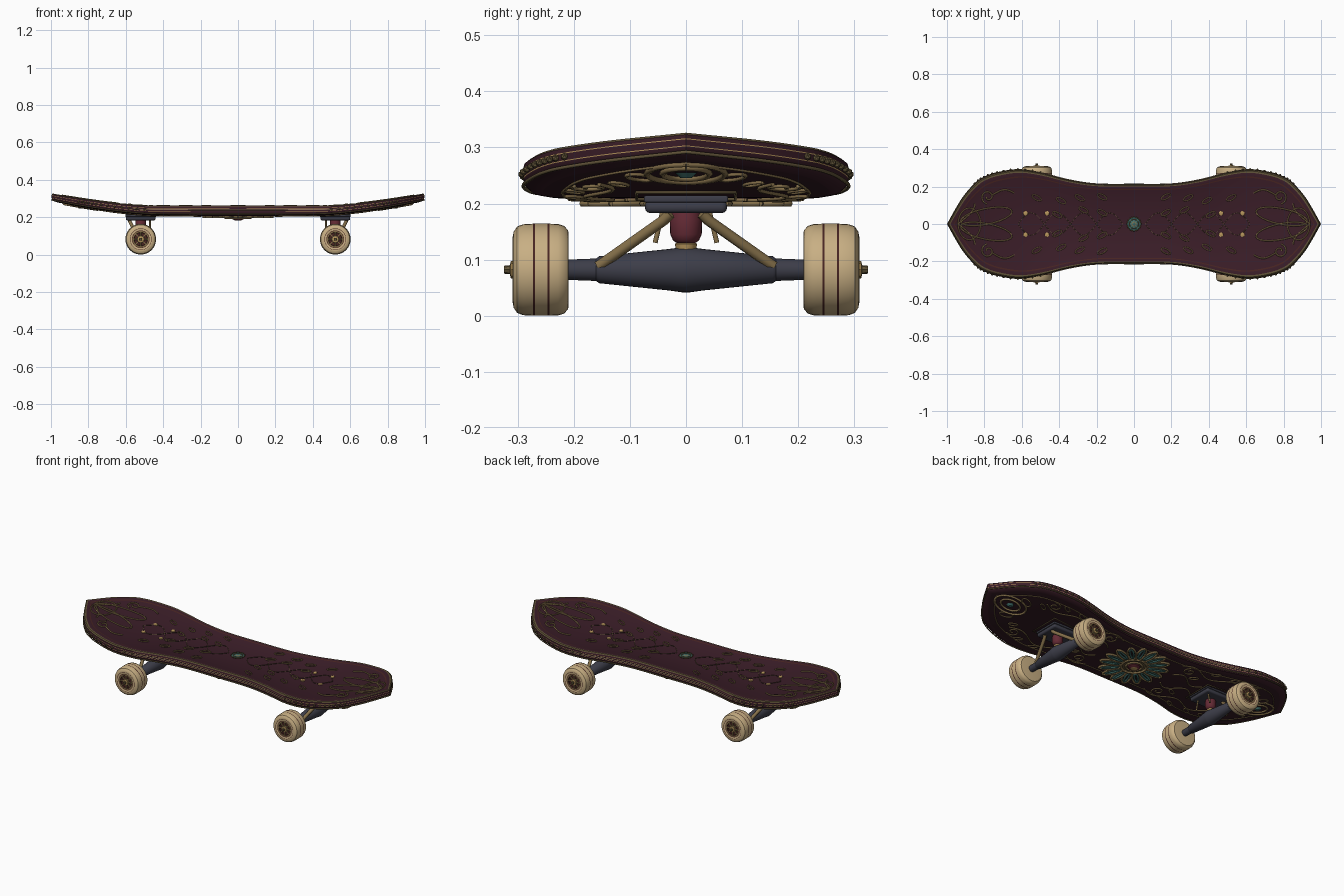
import bpy, bmesh, math
from mathutils import Vector, Matrix

cube = bpy.data.objects.get("Cube")
if cube:
    bpy.data.objects.remove(cube)

def material(name, *rgb):
    m = bpy.data.materials.new(name)
    m.use_nodes = True
    m.diffuse_color = (*rgb, 1)
    m.node_tree.nodes["Principled BSDF"].inputs["Base Color"].default_value = (*rgb, 1)
    return m

purple = material("plum", .043, .0125, .021)
under = material("dark plum", .034, .011, .017)
gold = material("gold", .48, .31, .11)
antique = material("antique gold", .24, .165, .07)
bronze = material("bronze", .12, .088, .04)
cream = material("cream", .58, .43, .23)
steel = material("gunmetal", .046, .047, .066)
red = material("dark red", .13, .024, .036)
teal = material("teal", .05, .15, .135)
maroon = material("maroon", .065, .018, .016)
meshes = []

def finish(name, bm, *mats):
    bmesh.ops.recalc_face_normals(bm, faces=bm.faces)
    me = bpy.data.meshes.new(name)
    bm.to_mesh(me)
    bm.free()
    for m in mats:
        me.materials.append(m)
    ob = bpy.data.objects.new(name, me)
    bpy.context.collection.objects.link(ob)
    meshes.append(ob)

def tubes(name, paths, r, mat, cyclic=False):
    cu = bpy.data.curves.new(name, 'CURVE')
    cu.dimensions = '3D'
    cu.bevel_depth, cu.bevel_resolution, cu.use_fill_caps = r, 1, True
    for path in paths:
        sp = cu.splines.new('POLY')
        sp.points.add(len(path) - 1)
        for p, co in zip(sp.points, path):
            p.co = (*co, 1)
        sp.use_cyclic_u = cyclic
    cu.materials.append(mat)
    ob = bpy.data.objects.new(name, cu)
    bpy.context.collection.objects.link(ob)

def box(name, loc, size, mat, bevel):
    bm = bmesh.new()
    bmesh.ops.create_cube(bm, size=1, matrix=Matrix.Translation(loc) @ Matrix.Diagonal((*size, 1)))
    bmesh.ops.bevel(bm, geom=bm.edges[:], offset=bevel, segments=3, profile=.5, affect='EDGES')
    finish(name, bm, mat)

def lathe(name, profile, mats, loc, axis='Y', sign=1, n=32):
    # profile rows: (distance along axis, radius, material index of the next band)
    bm = bmesh.new()
    rings = []
    for d, r, _ in profile:
        ring = []
        for k in range(n):
            c, s = r * math.cos(math.tau * k / n), r * math.sin(math.tau * k / n)
            co = (c, d * sign, s) if axis == 'Y' else (c, s, d * sign)
            ring.append(bm.verts.new(Vector(loc) + Vector(co)))
        rings.append(ring)
    for a, b, row in zip(rings, rings[1:], profile):
        for k in range(n):
            f = bm.faces.new((a[k], a[k - 1], b[k - 1], b[k]))
            f.material_index = row[2]
    bm.faces.new(rings[0])
    bm.faces.new(rings[-1]).material_index = profile[-1][2]
    finish(name, bm, *mats)

# Deck shape: smooth outline plus upswept ends
def top_z(x):
    return .262 + .066 * max(0, (abs(x) - .45) / .55) ** 1.5

def bottom_z(x):
    return top_z(x) - .055 + .013 * abs(x) ** 2

ctrl = [(0, .212), (.2, .214), (.35, .236), (.5, .274), (.62, .29), (.73, .274),
        (.8, .25), (.85, .215), (.92, .132), (.996, 0)]
ctrl = [(-x, y) for x, y in ctrl[:0:-1]] + ctrl
rail = []
for i in range(len(ctrl) - 1):
    a, b, c, d = [Vector(ctrl[min(max(j, 0), len(ctrl) - 1)]) for j in range(i - 1, i + 3)]
    for k in range(6):
        t = k / 6
        rail.append(b + (c - a) * t / 2 + (2 * a - 5 * b + 4 * c - d) * t * t / 2
                    + (3 * b - a - 3 * c + d) * t ** 3 / 2)
rail.append(Vector(ctrl[-1]))

def outline(inset, t):
    half = [(p.x * (1 - inset), p.y * (1 - inset / .25)) for p in rail]
    full = half + [(x, -y) for x, y in half[-2:0:-1]]
    return [(x, y, bottom_z(x) * (1 - t) + top_z(x) * t) for x, y in full]

# Deck: stacked layers around the edge
bm = bmesh.new()
rows = [(.03, 0, 0), (.01, .06, 0), (.003, .2, 0), (0, .4, 2), (0, .44, 0), (0, .7, 2), (0, .74, 0),
        (.001, .9, 3), (.006, 1, 3), (.014, 1, 0), (.03, 1, 4), (.036, .95, 0)]
rings = [[bm.verts.new(p) for p in outline(i, t)] for i, t, _ in rows]
L = len(rings[0])
for a, b, row in zip(rings, rings[1:], rows):
    for k in range(L):
        bm.faces.new((a[k - 1], a[k], b[k], b[k - 1])).material_index = row[2]
for ring, idx in ((rings[0], 1), (rings[-1], 0)):
    for i in range(L // 2):
        quad = dict.fromkeys((ring[i], ring[i + 1], ring[L - i - 1], ring[(L - i) % L]))
        bm.faces.new(list(quad)).material_index = idx
finish("deck", bm, purple, under, gold, bronze, maroon)

# Rim rope, side rails and beads
tubes("rim_rope", [outline(0, .16)], .0035, bronze, True)
middle = [p for p in outline(-.001, .57) if abs(p[0]) < .58]
tubes("side_rails", [[p for p in middle if p[1] * j > 0] for j in (1, -1)], .002, cream)
bm = bmesh.new()
for x, y, z in outline(-.002, .57)[::2]:
    if .5 < abs(x) < .87:
        bmesh.ops.create_icosphere(bm, subdivisions=1, radius=.007, matrix=Matrix.Translation((x, y, z)))
finish("rim_beads", bm, bronze)

# Flat ornament helpers
def on_top(pts):
    return [(x, y, top_z(x) - .0005) for x, y in pts]

def on_bottom(pts):
    return [(x, y, bottom_z(x) - .002) for x, y in pts]

def mirrored(paths, sx=(1, -1), sy=(1, -1)):
    return [[(x * i, y * j) for x, y in p] for p in paths for i in sx for j in sy]

def ellipse(cx, cy, a, b, turn=0, n=24):
    c, s = math.cos(turn), math.sin(turn)
    pts = [(a * math.cos(math.tau * k / n), b * math.sin(math.tau * k / n)) for k in range(n + 1)]
    return [(cx + c * u - s * v, cy + s * u + c * v) for u, v in pts]

def spiral(cx, cy, r, start, turns, n=30):
    return [(cx + r * (1 - .75 * k / n) * math.cos(start + math.tau * turns * k / n),
             cy + r * (1 - .75 * k / n) * math.sin(start + math.tau * turns * k / n)) for k in range(n + 1)]

def wave(x0, x1, y0, amp, cycles, n=40):
    return [(x0 + (x1 - x0) * k / n, y0 + amp * math.sin(math.tau * cycles * k / n)) for k in range(n + 1)]

# Top inlays: end loops, scrolls, lattice and leaves
ends = [ellipse(.79, .04, .14, .042, -.2), spiral(.78, .145, .038, -1.4, 1.2), wave(.64, .76, .165, .018, .6),
        [(.94 - .09 * math.sin(k / 12 * 1.57), .11 * k / 12) for k in range(13)]]
tubes("top_end_scrolls", [on_top(p) for p in mirrored(ends)], .004, antique)
tubes("top_tip_loops", [on_top(p) for p in mirrored([ellipse(.88, 0, .06, .085)], sy=(1,))], .0035, antique)
tubes("top_lattice", [on_top(p) for p in mirrored([wave(.06, .62, 0, .06, 2)])], .0014, bronze)
leaves = [ellipse(x, y, .028, .012, .5, 10) for x, y in
          ((.17, .145), (.27, .075), (.29, .14), (.39, .125), (.41, .05), (.52, .14), (.17, .06))]
tubes("top_leaves", [on_top(p) for p in mirrored(leaves)], .0028, antique)
lathe("top_centre_plate", [(0, .036, 0), (.004, .034, 0), (.005, .013, 1), (.007, .009, 0)],
      (teal, antique), (0, 0, .258), 'Z')
tubes("top_centre_rings", [[(x, y, .263) for x, y in ellipse(0, 0, r, r)] for r in (.024, .037)], .0025, bronze)

# Mounting bolts
for x in (-.58, -.465, .465, .58):
    for y in (-.057, .057):
        lathe("deck_bolt", [(0, .013, 0), (.005, .012, 0), (.007, .005, 0)], (gold,), (x, y, top_z(x) - .004), 'Z', n=10)

# Underside ornaments
tubes("under_border", [[(x, y, z - .001) for x, y, z in outline(.06, 0)]], .003, antique, True)
tubes("under_ovals", [on_bottom(p) for p in mirrored([ellipse(.84, 0, .09, .07), ellipse(.84, 0, .055, .042)],
                                                     sy=(1,))], .006, antique)
tubes("under_oval_loops", [on_bottom(ellipse(.8 * i, .082 * j, .035, .02, .5 * i * j)) for i in (1, -1)
                           for j in (1, -1)], .004, antique)
tubes("under_scrolls", [on_bottom(p) for p in mirrored(
    [spiral(.68, .17, .035, 1, 1.2), spiral(.27, .13, .035, 2, 1.2),
     wave(.2, .72, .155, .025, 2), wave(.22, .42, .05, .03, 1)])], .004, antique)
tubes("under_leaves", [on_bottom(p) for p in mirrored(
    [ellipse(x, y, .026, .011, .6, 10) for x, y in ((.33, .09), (.4, .19), (.52, .2), (.62, .2), (.72, .12))])],
    .0035, antique)
for s in (1, -1):
    lathe("under_end_gem", [(-.01, .01, 0), (0, .02, 0)], (teal,), (.84 * s, 0, bottom_z(.84)), 'Z', n=16)

# Central flower medallion
lathe("medallion_plate", [(.006, .075, 0), (0, .075, 0), (-.005, .05, 0)], (bronze,), (0, 0, .203), 'Z')

def petal_ring(a, b, n=16):
    spin = [math.tau * k / n for k in range(n)]
    return [[(x, y, .2) for x, y in ellipse(.125 * math.cos(t), .125 * math.sin(t), a, b, t, 14)] for t in spin]

tubes("medallion_petals", petal_ring(.06, .022), .006, antique)
tubes("medallion_inner_petals", petal_ring(.044, .009), .006, teal)
tubes("medallion_rings", [[(x, y, .196) for x, y in ellipse(0, 0, r, r, 0, 32)] for r in (.042, .068)], .006, antique)
lathe("medallion_gem", [(.2, .036, 0), (.19, .032, 0), (.183, .018, 1), (.181, .006, 1)], (red, gold), (0, 0, 0), 'Z')

# Trucks and wheels
wheel_rows = [(.209, .06, 0), (.21, .07, 0), (.217, .078, 0), (.228, .0815, 0), (.243, .082, 1), (.247, .082, 0),
              (.269, .082, 1), (.273, .082, 0), (.29, .081, 0), (.301, .077, 0), (.307, .068, 0), (.309, .058, 1),
              (.3085, .056, 0), (.308, .047, 1), (.3075, .044, 2), (.308, .037, 1), (.302, .035, 1),
              (.302, .02, 2), (.308, .018, 2)]
for s in (1, -1):
    cx = .52 * s
    box("riser", (cx, 0, .208), (.165, .15, .012), steel, .003)
    box("baseplate", (cx, 0, .194), (.16, .146, .022), steel, .009)
    tubes("baseplate_trim", [on_bottom([(cx + .092 * i, .088 * j) for i, j in ((1, 1), (-1, 1), (-1, -1), (1, -1))])],
          .0035, bronze, True)
    lathe("bushing", [(.128, .014, 0), (.134, .023, 0), (.145, .028, 0), (.172, .029, 0), (.187, .026, 0)],
          (red,), (cx, 0, 0), 'Z', n=24)
    lathe("kingpin", [(.11, .016, 0), (.128, .02, 0), (.132, .014, 0)], (gold,), (cx, 0, 0), 'Z', n=12)
    half = [(.005, .0405), (.03, .037), (.155, .024), (.16, .02), (.212, .018)]
    lathe("hanger", [(-y, r, 0) for y, r in half[::-1]] + [(y, r, 0) for y, r in half], (steel,), (cx, 0, .082))
    tubes("struts", [[(cx + .06 * s, .028 * j, .182), (cx + .055 * s, .04 * j, .17), (cx + .015 * s, .156 * j, .088)]
                     for j in (1, -1)], .01, antique)
    tubes("short_braces", [[(cx - .05 * s, .042 * j, .185), (cx - .05 * s, .055 * j, .13)] for j in (1, -1)],
          .005, antique)
    for j in (1, -1):
        hub = (cx, 0, .082)
        lathe("wheel", wheel_rows, (cream, maroon, antique), hub, sign=j, n=40)
        lathe("axle_nut", [(.3, .016, 0), (.312, .016, 0), (.314, .008, 1), (.324, .007, 1)],
              (gold, bronze), hub, sign=j, n=8)
        spokes = []
        for k in range(8):
            c, t = math.cos(math.tau * k / 8), math.sin(math.tau * k / 8)
            spokes.append([(cx + r * c, .304 * j, .082 + r * t) for r in (.018, .038)])
        tubes("wheel_spokes", spokes, .004, antique)

# Smooth shading with sharp edges kept
bpy.ops.object.select_all(action='DESELECT')
for ob in meshes:
    ob.select_set(True)
bpy.context.view_layer.objects.active = meshes[0]
bpy.ops.object.shade_smooth_by_angle(angle=math.radians(35))
